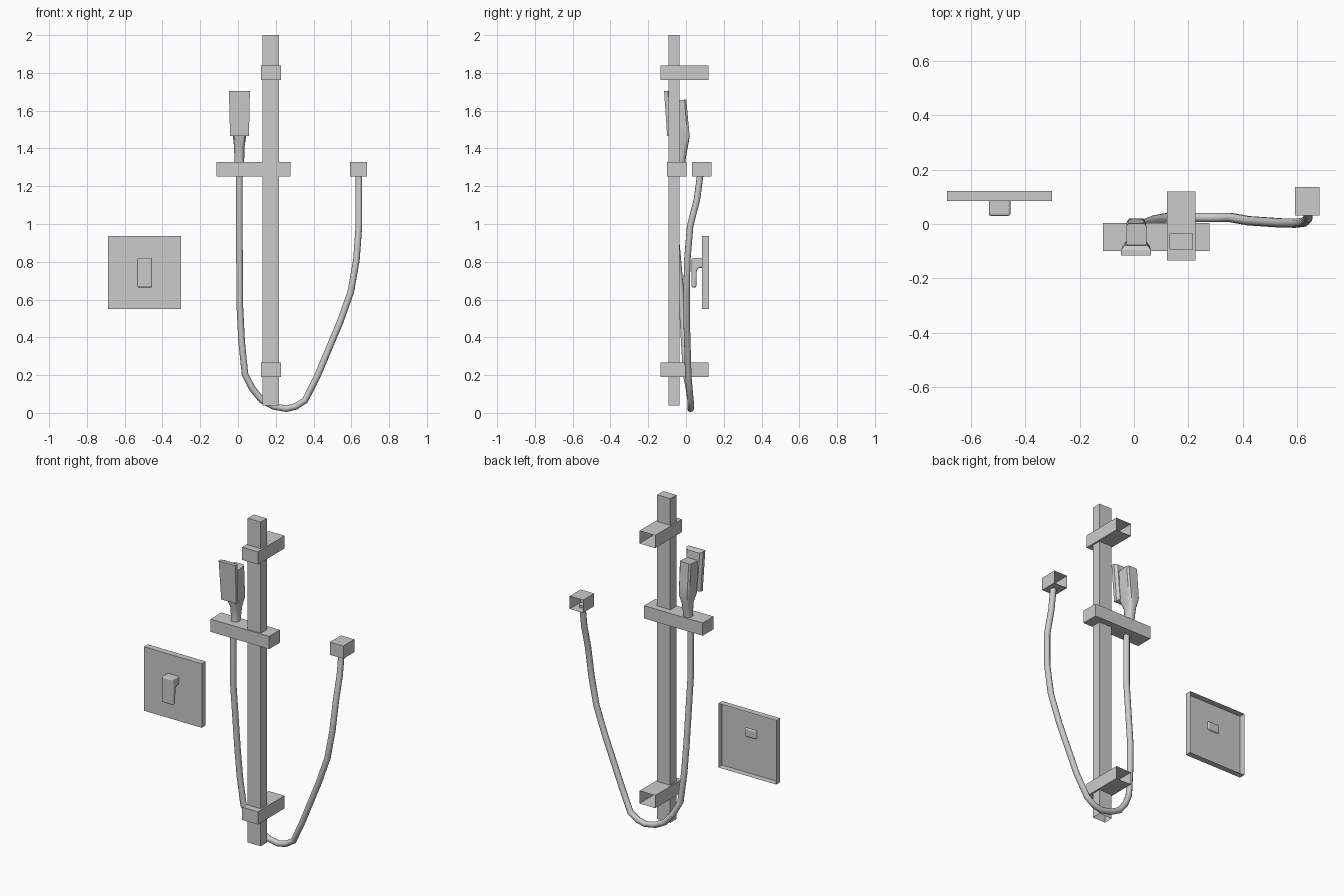
import bpy, bmesh, math
from mathutils import Vector

if "Cube" in bpy.data.objects:
    bpy.data.objects.remove(bpy.data.objects["Cube"])


def finish(bm, name, recalc=True, smooth=None):
    if recalc:
        bmesh.ops.recalc_face_normals(bm, faces=bm.faces)
    me = bpy.data.meshes.new(name)
    bm.to_mesh(me)
    bm.free()
    ob = bpy.data.objects.new(name, me)
    bpy.context.collection.objects.link(ob)
    if smooth:
        bpy.ops.object.select_all(action='DESELECT')
        ob.select_set(True)
        bpy.context.view_layer.objects.active = ob
        bpy.ops.object.shade_smooth_by_angle(angle=math.radians(smooth))
    return ob


def box(name, lo, hi, open_side=None):
    """Box between two corners; the face looking along open_side is left out."""
    bm = bmesh.new()
    bmesh.ops.create_cube(bm, size=1)
    lo, hi = Vector(lo), Vector(hi)
    for v in bm.verts:
        v.co = (lo + hi) / 2 + v.co * (hi - lo)
    bm.normal_update()
    if open_side:
        d = Vector(open_side)
        bmesh.ops.delete(bm, geom=[f for f in bm.faces if f.normal.dot(d) > 0.9],
                         context='FACES')
    return finish(bm, name, recalc=False)


def loft(name, rings, smooth=None):
    """Skin a list of equal-length point rings and cap both ends."""
    bm = bmesh.new()
    vs = [[bm.verts.new(p) for p in r] for r in rings]
    n = len(vs[0])
    for a, b in zip(vs, vs[1:]):
        for i in range(n):
            j = (i + 1) % n
            bm.faces.new((a[i], a[j], b[j], b[i]))
    bm.faces.new(vs[0])
    bm.faces.new(vs[-1])
    return finish(bm, name, smooth=smooth)


def superellipse(cx, cy, z, rx, ry, power, tilt=0, n=24):
    """Horizontal section, round at power 2 and squarer as power grows."""
    ring = []
    for i in range(n):
        t = 2 * math.pi * (i + 0.5) / n
        c, s = math.cos(t), math.sin(t)
        k = (abs(c) ** power + abs(s) ** power) ** (-1 / power)
        ring.append((cx + rx * c * k, cy + ry * s * k, z + tilt * s * k))
    return ring


BACK = (0, 1, 0)

# Rail, hollow at the bottom
box("slide_rail", (0.13, -0.093, 0.04), (0.217, -0.035, 2.0), (0, 0, -1))

# Wall brackets, hollow at the wall
for name, z in (("lower_bracket", 0.19), ("upper_bracket", 1.762)):
    box(name, (0.122, -0.135, z), (0.227, 0.12, z + 0.077), BACK)

# Sliding holder and wall outlet
box("sliding_holder", (-0.114, -0.1, 1.251), (0.278, 0.003, 1.328))
box("wall_outlet", (0.593, 0.031, 1.251), (0.683, 0.136, 1.328), BACK)

# Control plate
box("control_plate", (-0.688, 0.084, 0.55), (-0.301, 0.121, 0.937), BACK)

# Control lever: L profile with a filleted inner corner, extruded across
profile = [(0.03, 0.664), (0.03, 0.82), (0.093, 0.82), (0.093, 0.768),
           (0.071, 0.768), (0.062, 0.763), (0.057, 0.752), (0.054, 0.664)]
lever = loft("control_lever", [[(x, y, z) for y, z in profile]
                               for x in (-0.534, -0.455)])
bev = lever.modifiers.new("round_edges", 'BEVEL')
bev.width, bev.segments = 0.008, 3
bev.limit_method = 'ANGLE'
bev.angle_limit = math.radians(50)

# Handset body: round neck growing into a squarish grip
loft("handset_body", [
    superellipse(0.007, -0.036, 1.29, 0.026, 0.026, 2),
    superellipse(0.007, -0.030, 1.34, 0.026, 0.028, 2),
    superellipse(0.007, -0.026, 1.41, 0.028, 0.036, 2.5),
    superellipse(0.008, -0.030, 1.465, 0.035, 0.050, 8),
    superellipse(0.008, -0.034, 1.53, 0.036, 0.047, 14),
    superellipse(0.009, -0.040, 1.655, 0.037, 0.042, 20, 0.004),
], smooth=35)

# Spray head: tilted plate, narrower at the back
def head_ring(off, inset):
    return [(-0.048 + inset, -0.116 + off, 1.704 - inset * 0.5),
            (0.063 - inset, -0.116 + off, 1.704 - inset * 0.5),
            (0.058 - inset, -0.100 + off, 1.466 + inset * 0.5),
            (-0.042 + inset, -0.100 + off, 1.466 + inset * 0.5)]


loft("spray_head", [head_ring(0, 0), head_ring(0.02, 0), head_ring(0.036, 0.013)])

# Hose: coarse path from the holder, round the loop and up to the outlet
path = [(0.007, -0.055, 1.29), (0.007, -0.055, 0.95), (0.010, -0.02, 0.56),
        (0.019, -0.010, 0.38), (0.037, 0.0, 0.205), (0.075, 0.015, 0.13),
        (0.125, 0.024, 0.068), (0.19, 0.024, 0.034), (0.255, 0.024, 0.022),
        (0.305, 0.024, 0.034), (0.355, 0.024, 0.066), (0.42, 0.012, 0.195),
        (0.54, 0.004, 0.48), (0.597, 0.003, 0.64), (0.627, 0.007, 0.81),
        (0.64, 0.022, 0.99), (0.64, 0.058, 1.13), (0.64, 0.077, 1.27)]
cu = bpy.data.curves.new("hose", 'CURVE')
cu.dimensions = '3D'
cu.bevel_depth = 0.0175
cu.bevel_resolution = 3
cu.use_fill_caps = True
sp = cu.splines.new('POLY')
sp.points.add(len(path) - 1)
for p, co in zip(sp.points, path):
    p.co = (*co, 1)
sp.use_smooth = True
bpy.context.collection.objects.link(bpy.data.objects.new("hose", cu))
